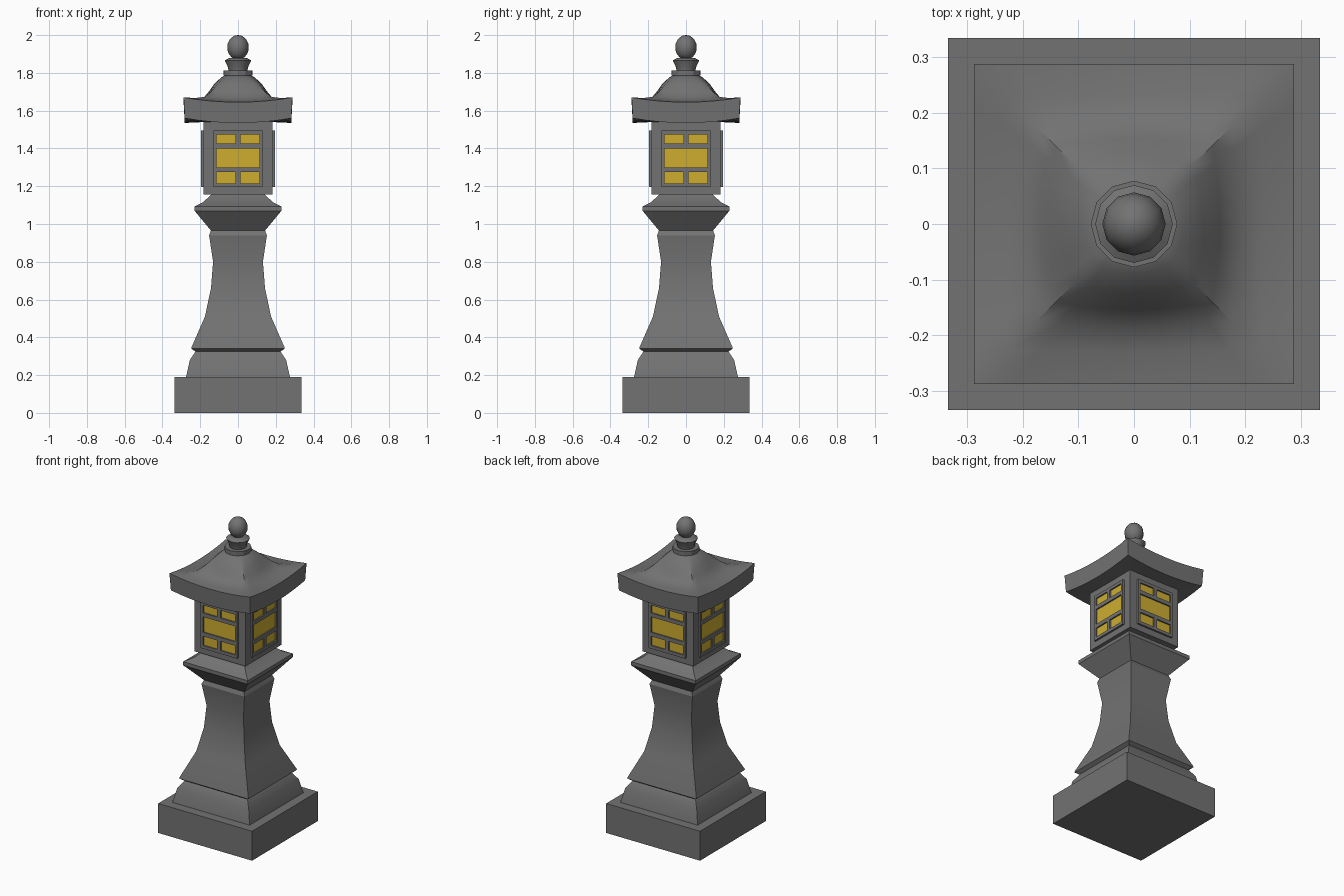
import bpy, bmesh, math
from mathutils import Matrix

if "Cube" in bpy.data.objects:
    bpy.data.objects.remove(bpy.data.objects["Cube"], do_unlink=True)


def material(name, rgb):
    m = bpy.data.materials.new(name)
    m.use_nodes = True
    m.diffuse_color = (*rgb, 1)
    m.node_tree.nodes["Principled BSDF"].inputs["Base Color"].default_value = (*rgb, 1)
    return m


STONE = material("grey stone", (0.17, 0.17, 0.17))
GLOW = material("amber pane", (0.62, 0.42, 0.03))


def finish(bm, name, mat, angle=30):
    bmesh.ops.recalc_face_normals(bm, faces=bm.faces)
    mesh = bpy.data.meshes.new(name)
    bm.to_mesh(mesh)
    bm.free()
    mesh.materials.append(mat)
    ob = bpy.data.objects.new(name, mesh)
    bpy.context.collection.objects.link(ob)
    bpy.ops.object.select_all(action='DESELECT')
    bpy.context.view_layer.objects.active = ob
    ob.select_set(True)
    bpy.ops.object.shade_smooth_by_angle(angle=math.radians(angle))
    return ob


def loft(name, rings, angle=30):
    """Skin a stack of point rings and cap both ends."""
    bm = bmesh.new()
    loops = [[bm.verts.new(p) for p in ring] for ring in rings]
    n = len(loops[0])
    for a, b in zip(loops, loops[1:]):
        for i in range(n):
            j = (i + 1) % n
            bm.faces.new((a[i], a[j], b[j], b[i]))
    bm.faces.new(loops[0])
    bm.faces.new(loops[-1])
    return finish(bm, name, STONE, angle)


def polygon(r, z, sides):
    return [(r * math.cos(math.tau * i / sides), r * math.sin(math.tau * i / sides), z)
            for i in range(sides)]


def square_stack(name, profile):
    corners = ((-1, -1), (1, -1), (1, 1), (-1, 1))
    return loft(name, [[(x * h, y * h, z) for x, y in corners] for h, z in profile])


def box(bm, x0, x1, y0, y1, z0, z1):
    m = Matrix.Translation(((x0 + x1) / 2, (y0 + y1) / 2, (z0 + z1) / 2))
    m = m @ Matrix.Diagonal((x1 - x0, y1 - y0, z1 - z0, 1))
    bmesh.ops.create_cube(bm, size=1, matrix=m)


# Square stonework: base, foot, column, capital and lantern body
square_stack("plinth", [(.335, 0), (.335, .19)])
square_stack("foot", [(.275, .19), (.255, .28), (.225, .325), (.245, .34)])
square_stack("column", [(.225, .325), (.247, .34), (.245, .35), (.175, .51), (.143, .66),
                        (.132, .80), (.153, .94), (.143, .965)])
square_stack("capital", [(.143, .965), (.23, 1.07), (.23, 1.093), (.185, 1.115), (.143, 1.155)])
square_stack("lantern_body", [(.183, 1.155), (.183, 1.55)])

# Window frames and panes, repeated on the four sides
PANES = [(-.114, -.012, 1.425, 1.475), (.012, .114, 1.425, 1.475),
         (-.114, .114, 1.30, 1.40),
         (-.114, -.012, 1.215, 1.275), (.012, .114, 1.215, 1.275)]
BARS = [(-.13, -.114, 1.195, 1.495), (.114, .13, 1.195, 1.495),
        (-.114, .114, 1.195, 1.215), (-.114, .114, 1.275, 1.30),
        (-.114, .114, 1.40, 1.425), (-.114, .114, 1.475, 1.495),
        (-.012, .012, 1.215, 1.275), (-.012, .012, 1.425, 1.475)]
for k, side in enumerate(("front", "left", "back", "right")):
    for part, cells, depth, mat in (("frame", BARS, .195, STONE), ("panes", PANES, .186, GLOW)):
        bm = bmesh.new()
        for x0, x1, z0, z1 in cells:
            box(bm, x0, x1, -depth, -.18, z0, z1)
        bmesh.ops.rotate(bm, verts=bm.verts, matrix=Matrix.Rotation(k * math.pi / 2, 3, 'Z'))
        finish(bm, f"{side}_window_{part}", mat)

# Roof: square rings whose corners sweep upward towards the eaves
STEPS = 8


def roof_ring(h, z, lift, rounding):
    pts = []
    for k in range(4):
        for i in range(STEPS):
            t = 2 * i / STEPS - 1
            s = 1 + (1 / math.hypot(1, t) - 1) * rounding
            c, sn = ((1, 0), (0, 1), (-1, 0), (0, -1))[k]
            x, y = t * h * s, -h * s
            pts.append((x * c - y * sn, x * sn + y * c, z + lift * t * t))
    return pts


loft("roof", [roof_ring(*r) for r in (
    (.175, 1.54, 0, 0), (.282, 1.535, .025, 0), (.288, 1.645, .025, 0),
    (.23, 1.65, .017, .05), (.185, 1.665, .008, .15), (.155, 1.70, 0, .3),
    (.125, 1.742, 0, .5), (.09, 1.775, 0, .8), (.06, 1.79, 0, 1))], 40)

# Finial: collar, flared cup and egg-shaped knob
loft("finial_collar", [polygon(r, z, 12) for r, z in ((.078, 1.785), (.078, 1.812))])
loft("finial_cup", [polygon(r, z, 12) for r, z in (
    (.05, 1.812), (.055, 1.835), (.07, 1.866), (.045, 1.88))])
bm = bmesh.new()
bmesh.ops.create_uvsphere(bm, u_segments=12, v_segments=10, radius=1,
                          matrix=Matrix.Translation((0, 0, 1.935)) @ Matrix.Diagonal((.057, .057, .065, 1)))
finish(bm, "finial_knob", STONE, 60)
